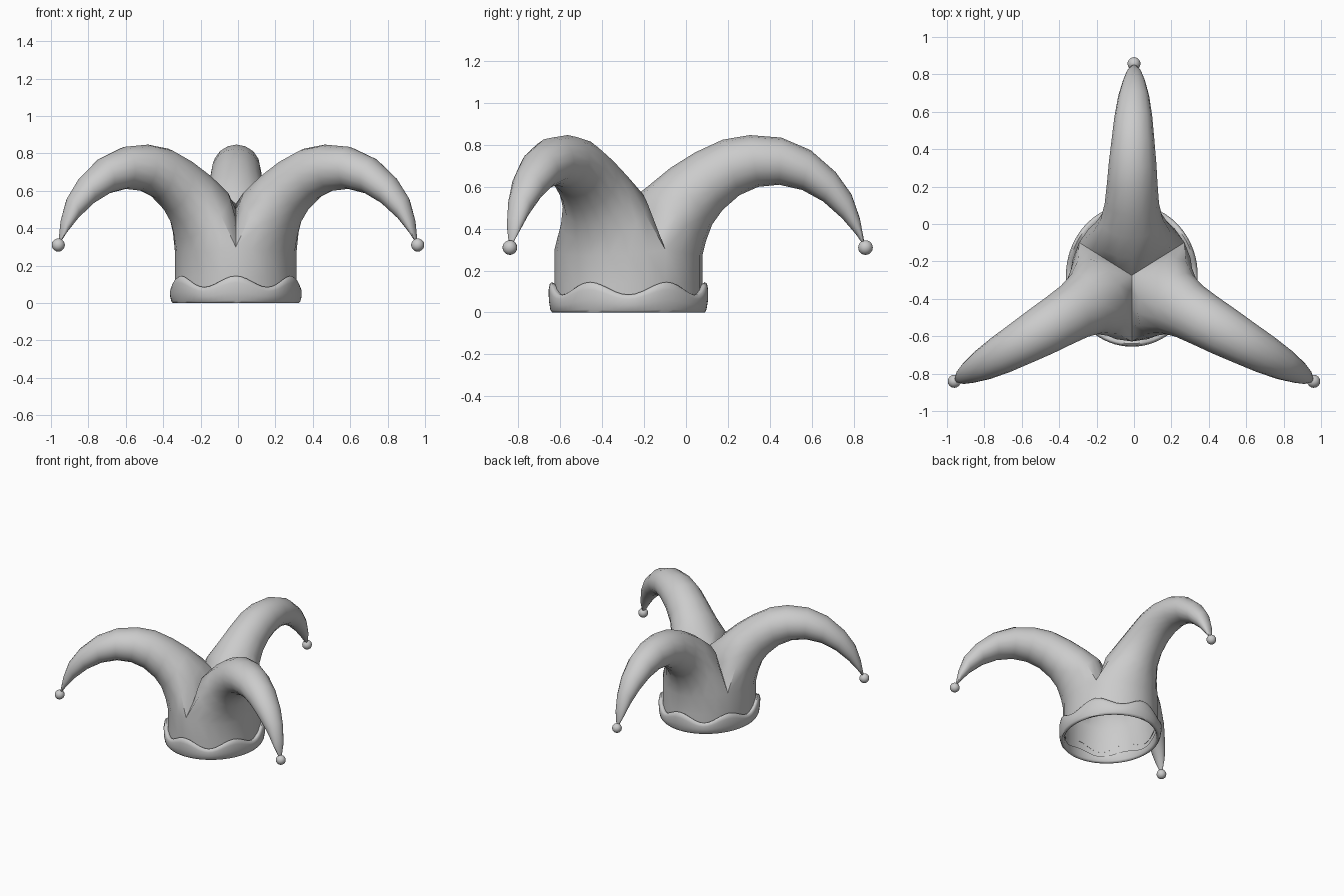
import bpy, bmesh
from math import sin, cos, pi, radians
from mathutils import Vector

cube = bpy.data.objects.get("Cube")
if cube:
    bpy.data.objects.remove(cube)

grey = bpy.data.materials.new("plain grey")
grey.use_nodes = True
COLOUR = (0.6, 0.6, 0.6, 1)
grey.diffuse_color = COLOUR
grey.node_tree.nodes["Principled BSDF"].inputs["Base Color"].default_value = COLOUR

WALL = 0.353           # crown radius, front to back
HORNS = [90, -30, 210]  # directions the horns point in
HALF = 8               # points along half a horn section


def place(r, t, z, angle):
    """Turn horn coordinates (outward, sideways, up) into model coordinates."""
    a = radians(angle)
    x, y = r * cos(a) - t * sin(a), r * sin(a) + t * cos(a)
    far = min(max((r - 0.35) / 0.7, 0), 1)
    return Vector((x * (0.922 + 0.058 * far) - 0.012 * (1 - far), y - 0.275, z))


def finish(bm, name, angle=50):
    bmesh.ops.remove_doubles(bm, verts=bm.verts, dist=0.0005)
    bmesh.ops.recalc_face_normals(bm, faces=bm.faces)
    mesh = bpy.data.meshes.new(name)
    bm.to_mesh(mesh)
    bm.free()
    mesh.materials.append(grey)
    obj = bpy.data.objects.new(name, mesh)
    bpy.context.collection.objects.link(obj)
    bpy.ops.object.select_all(action='DESELECT')
    obj.select_set(True)
    bpy.context.view_layer.objects.active = obj
    bpy.ops.object.shade_smooth_by_angle(angle=radians(angle))
    return obj


def bridge(bm, a, b, closed=True):
    n = len(a)
    for i in range(n if closed else n - 1):
        j = (i + 1) % n
        bm.faces.new((a[i], a[j], b[j], b[i]))


# Horn sections: underside (r, z), top side (r, z), half width
SECTIONS = [
    ((0.37, 0.34), (0.09, 0.60), 0.225),
    ((0.40, 0.42), (0.20, 0.69), 0.18),
    ((0.45, 0.49), (0.32, 0.765), 0.157),
    ((0.53, 0.56), (0.45, 0.825), 0.145),
    ((0.62, 0.60), (0.58, 0.847), 0.135),
    ((0.72, 0.61), (0.73, 0.835), 0.12),
    ((0.83, 0.585), (0.87, 0.775), 0.105),
    ((0.93, 0.53), (0.99, 0.67), 0.085),
    ((1.02, 0.45), (1.065, 0.565), 0.06),
    ((1.085, 0.375), (1.105, 0.45), 0.038),
    ((1.12, 0.325), (1.125, 0.345), 0.012),
]


def root_point(i):
    """First section: a third of the crown wall, closed by two valley creases."""
    side, k = (1 if i >= 0 else -1), abs(i)
    if k <= HALF // 2:
        f = k / (HALF // 2)
        a = side * f * pi / 3
        return WALL * cos(a), WALL * sin(a), 0.27 + 0.03 * f * f
    f = (HALF - k) / (HALF // 2)
    r = WALL * f
    return r * cos(pi / 3), side * r * sin(pi / 3), 0.53 - 0.08 * f - 0.15 * f * f


def section_point(i, low, high, width):
    a = pi * i / HALF
    k = (1 - cos(a)) / 2
    return low[0] + (high[0] - low[0]) * k, width * sin(a), low[1] + (high[1] - low[1]) * k


# Hat body: crown wall and three curling horns in one skin
bm = bmesh.new()
steps = range(-HALF + 1, HALF + 1)
for angle in HORNS:
    rings = [[bm.verts.new(place(*root_point(i), angle)) for i in steps]]
    for s in SECTIONS:
        rings.append([bm.verts.new(place(*section_point(i, *s), angle)) for i in steps])
    for a, b in zip(rings, rings[1:]):
        bridge(bm, a, b)
    bm.faces.new(rings[-1])
    top = rings[0][HALF // 2 - 1:HALF + HALF // 2]
    for z in (0.14, 0.02):
        row = [bm.verts.new((v.co.x, v.co.y, z)) for v in top]
        bridge(bm, top, row, False)
        top = row
finish(bm, "hat_body")

# Brim band: rounded strip with six waves along its upper edge
# (offset from the crown wall, share of the local height)
BAND = [(-0.012, 0.5), (-0.01, 0.08), (0.0, 0.0), (0.012, 0.0), (0.02, 0.1), (0.027, 0.4),
        (0.028, 0.75), (0.022, 0.95), (0.012, 1.0), (-0.005, 0.93)]
bm = bmesh.new()
COUNT = 72
rings = []
for i in range(COUNT):
    angle = 360 * i / COUNT
    height = 0.115 + 0.03 * cos(radians(6 * (angle + 90)))
    rings.append([bm.verts.new(place(WALL + d, 0, height * h, angle)) for d, h in BAND])
for i in range(COUNT):
    bridge(bm, rings[i], rings[(i + 1) % COUNT], False)
finish(bm, "brim_band", 60)

# Bells on the horn tips
for angle, name in zip(HORNS, ("back", "left", "right")):
    bm = bmesh.new()
    bmesh.ops.create_uvsphere(bm, u_segments=16, v_segments=10, radius=0.035)
    bmesh.ops.translate(bm, verts=bm.verts, vec=place(1.132, 0, 0.31, angle))
    finish(bm, name + "_bell")
